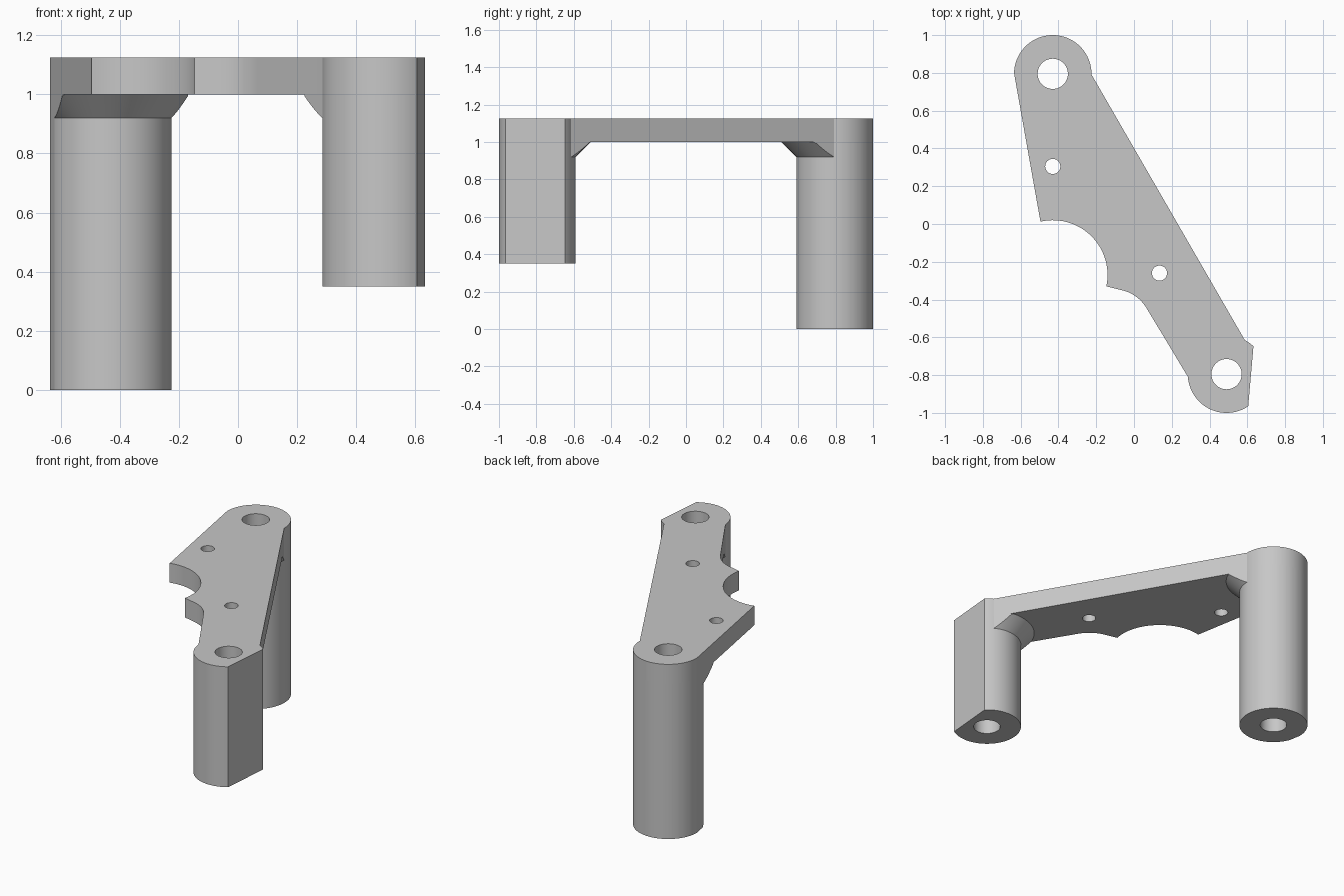
import bpy, bmesh, math
from mathutils import Vector

cube = bpy.data.objects.get("Cube")
if cube:
    bpy.data.objects.remove(cube)

# Main dimensions
TOP, UNDER, FLARE = 1.125, 1.0, 0.92
POST_R, BORE_R, SCREW_R = 0.205, 0.08, 0.04
TALL = Vector((-0.43, 0.795))
SHORT = Vector((0.49, -0.795))

grey = bpy.data.materials.new("plain grey")
grey.use_nodes = True
grey.diffuse_color = (0.57, 0.57, 0.57, 1)
grey.node_tree.nodes["Principled BSDF"].inputs["Base Color"].default_value = (0.57, 0.57, 0.57, 1)


def arc(centre, radius, start, end, step=4):
    """Points on an arc, angles in degrees."""
    n = max(1, math.ceil(abs(end - start) / step))
    angles = [math.radians(start + (end - start) * i / n) for i in range(n + 1)]
    return [Vector(centre) + radius * Vector((math.cos(a), math.sin(a))) for a in angles]


def finish(name, bm):
    bmesh.ops.remove_doubles(bm, verts=bm.verts[:], dist=1e-5)
    bmesh.ops.recalc_face_normals(bm, faces=bm.faces[:])
    mesh = bpy.data.meshes.new(name)
    bm.to_mesh(mesh)
    bm.free()
    mesh.materials.append(grey)
    obj = bpy.data.objects.new(name, mesh)
    bpy.context.collection.objects.link(obj)
    bpy.ops.object.select_all(action='DESELECT')
    obj.select_set(True)
    bpy.context.view_layer.objects.active = obj
    bpy.ops.object.shade_smooth_by_angle(angle=math.radians(8))
    return obj


# Plan outline: rounded end, round notch, hollow fillet, flattened rounded end
outline = (arc(TALL, POST_R, -1, 179)
           + arc((-0.43, -0.27), 0.29, 103, -12)
           + arc((-0.11, -0.55), POST_R, 79, 31)
           + arc(SHORT, POST_R, 184, 304)
           + arc(SHORT, POST_R, 46, 62))


def reach(centre, direction):
    """Distance from a post centre to the outline along a direction."""
    best = 9.0
    for p, q in zip(outline, outline[1:] + outline[:1]):
        edge, to_p = q - p, p - centre
        det = direction.cross(edge)
        if abs(det) < 1e-9:
            continue
        dist, along = to_p.cross(edge) / det, to_p.cross(direction) / det
        if dist > 0 and -1e-4 <= along <= 1 + 1e-4:
            best = min(best, dist)
    return best


# Top plate with two bores and two screw holes
bm = bmesh.new()
holes = [(TALL, BORE_R), (SHORT, BORE_R), ((-0.43, 0.305), SCREW_R), ((0.135, -0.26), SCREW_R)]
loops = [outline] + [arc(c, r, 0, 360, 5)[:-1] for c, r in holes]
for loop in loops:
    verts = [bm.verts.new((p.x, p.y, UNDER)) for p in loop]
    for a, b in zip(verts, verts[1:] + verts[:1]):
        bm.edges.new((a, b))
bmesh.ops.triangle_fill(bm, edges=bm.edges[:], use_beauty=True, normal=(0, 0, 1))
lifted = bmesh.ops.extrude_face_region(bm, geom=bm.faces[:], use_keep_orig=True)
bmesh.ops.translate(bm, vec=(0, 0, TOP - UNDER),
                    verts=[g for g in lifted["geom"] if isinstance(g, bmesh.types.BMVert)])
finish("top_plate", bm)


def post(name, centre, foot):
    """Bored post with a conical flare under the plate, trimmed to the outline."""
    angles = {round(math.radians(a), 5) for a in range(0, 360, 3)}
    for p in outline:
        if (p - centre).length < 0.3:
            angles.add(round(math.atan2(p.y - centre.y, p.x - centre.x) % math.tau, 5))
    bm = bmesh.new()
    columns = []
    for a in sorted(angles):
        d = Vector((math.cos(a), math.sin(a)))
        limit = reach(centre, d)
        base = min(POST_R, limit)
        wide = max(base, min(POST_R + UNDER - FLARE, limit))
        knee = max(FLARE, FLARE + wide - POST_R)
        section = [(BORE_R, UNDER), (BORE_R, foot), (base, foot),
                   (base, FLARE), (wide, knee), (wide, UNDER)]
        columns.append([bm.verts.new((*(centre + d * r), z)) for r, z in section])
    for c, n in zip(columns, columns[1:] + columns[:1]):
        for i in range(len(c)):
            j = (i + 1) % len(c)
            bm.faces.new((c[i], n[i], n[j], c[j]))
    bmesh.ops.dissolve_degenerate(bm, dist=1e-5, edges=bm.edges[:])
    return finish(name, bm)


post("tall_post", TALL, 0.0)
post("short_post", SHORT, 0.35)
